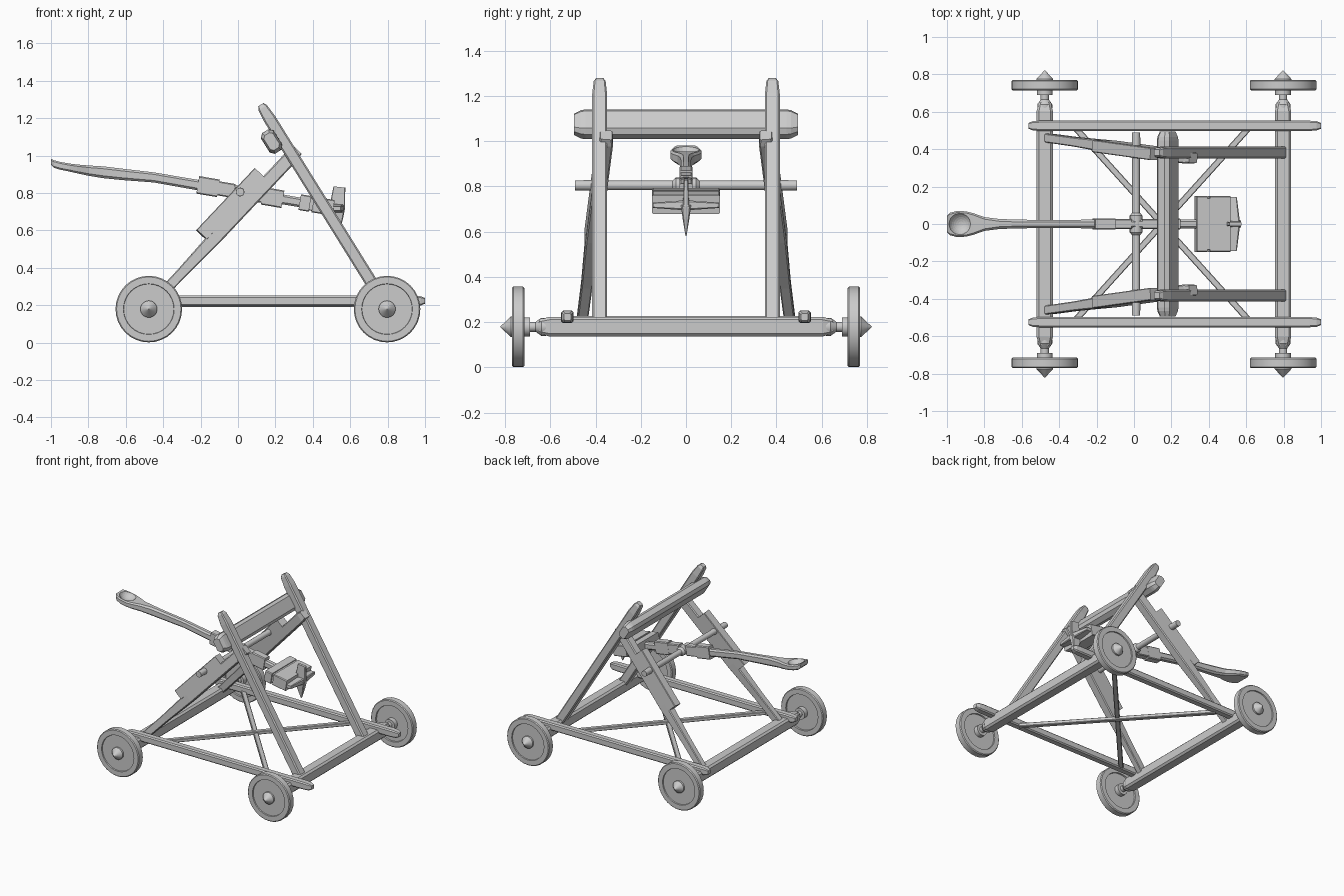
import bpy, bmesh, math
from mathutils import Vector as V

if "Cube" in bpy.data.objects:
    bpy.data.objects.remove(bpy.data.objects["Cube"])


def finish(bm, name, smooth=False):
    bmesh.ops.recalc_face_normals(bm, faces=bm.faces)
    me = bpy.data.meshes.new(name)
    bm.to_mesh(me)
    bm.free()
    ob = bpy.data.objects.new(name, me)
    bpy.context.collection.objects.link(ob)
    if smooth:
        bpy.ops.object.select_all(action='DESELECT')
        ob.select_set(True)
        bpy.context.view_layer.objects.active = ob
        bpy.ops.object.shade_smooth_by_angle(angle=math.radians(35))
    return ob


def skin(name, rings, smooth=False):
    """Join equal-sized rings of points into a capped solid."""
    bm = bmesh.new()
    vs = [[bm.verts.new(p) for p in r] for r in rings]
    n = len(vs[0])
    for r, s in zip(vs, vs[1:]):
        for i in range(n):
            bm.faces.new((r[i], r[(i + 1) % n], s[(i + 1) % n], s[i]))
    bm.faces.new(vs[0])
    bm.faces.new(vs[-1])
    return finish(bm, name, smooth)


def octagon(w, h, c):
    """Chamfered rectangle with half sizes w, h."""
    return [(w - c, -h), (w, c - h), (w, h - c), (w - c, h),
            (c - w, h), (-w, h - c), (-w, c - h), (c - w, -h)]


def beam(name, a, b, w, h, stations=((0, 1), (1, 1)), hint=(0, 1, 0), chamfer=.15):
    """Chamfered beam from a to b; w along hint, stations are (position, scale)."""
    a, b, hint = V(a), V(b), V(hint)
    d = (b - a).normalized()
    side = (hint - d * hint.dot(d)).normalized()
    up = d.cross(side)
    sec = octagon(w / 2, h / 2, chamfer * min(w, h))
    return skin(name, [[a.lerp(b, t) + (side * u + up * v) * s for u, v in sec]
                       for t, s in stations])


def lathe(name, profile, x, z, sy=1, n=32):
    """Spin (radius, y) points around an axis parallel to y."""
    return skin(name, [[(x + r * math.cos(2 * math.pi * i / n), sy * y,
                         z + r * math.sin(2 * math.pi * i / n)) for i in range(n)]
                       for r, y in profile], True)


X = (1, 0, 0)
TAPER = ((0, .55), (.015, .9), (.04, 1), (.96, 1), (.985, .9), (1, .55))

# Wheels with hubs, and the axle beams
WHEEL = [(.04, .62), (.04, .64), (.022, .665), (.022, .69), (.042, .69), (.042, .725),
         (.134, .725), (.136, .715), (.172, .715), (.178, .721), (.178, .764),
         (.172, .77), (.136, .77), (.134, .762), (.045, .762), (.045, .775), (.001, .822)]
for x, end in ((-.477, 'rear'), (.797, 'front')):
    beam(end + '_axle_beam', (x, -.65, .18), (x, .65, .18), .087, .087,
         ((0, .7), (.035, 1), (.965, 1), (1, .7)), X)
    for sy in (1, -1):
        lathe(end + '_wheel', WHEEL, x, .179, sy)

# Strut frame in the x-z plane
D = V((.686, -.095, .728))
N = V((-.728, 0, .686))
TOP = V((.30, .355, 1.01))


def flip(p, sy):
    return V((p[0], p[1] * sy, p[2]))


for sy in (1, -1):
    # Side rails
    beam('side_rail', (-.565, .525 * sy, .223), (1.0, .525 * sy, .223), .055, .055, TAPER)
    # Leaning front posts
    beam('front_post', (.795, .382 * sy, .19), (.122, .382 * sy, 1.272), .066, .066,
         ((0, 1), (.93, 1), (.985, .8), (1, .5)), chamfer=.12)
    # Rear struts and the pivot plates on them
    beam('rear_strut', flip(TOP - D * 1.11, sy), flip(TOP + D * .025, sy), .066, .074,
         ((0, .72), (.2, .75), (.45, 1), (.97, 1), (1, .8)), chamfer=.1)
    beam('pivot_plate', flip(TOP - D * .655 + N * .062, sy),
         flip(TOP - D * .203 + N * .062, sy), .066, .078, chamfer=.06)
    # Diagonal floor braces
    beam('floor_brace', (-.31, -.51 * sy, .208 + .006 * sy), (.61, .51 * sy, .208 + .006 * sy),
         .034, .026, hint=X)

# Padded crossbeam between the posts
beam('crossbeam', (.18, -.495, 1.075), (.18, .495, 1.075), .13, .08,
     ((0, .72), (.03, .95), (.05, 1), (.95, 1), (.97, .95), (1, .72)),
     (-.53, 0, .85), .25)

# Pivot bar
lathe('pivot_bar', [(.022, -.49), (.024, -.36), (.021, -.34), (.021, -.06), (.034, -.045),
                    (.034, .045), (.021, .06), (.021, .34), (.024, .36), (.022, .49)],
      .011, .805, n=16)

# Throwing arm with spoon end: x, half width, bottom z, top z
ARM = [(-1.0, .045, .952, .982), (-.985, .06, .935, .975), (-.95, .069, .924, .966),
       (-.90, .068, .914, .957), (-.86, .058, .905, .952), (-.80, .037, .892, .947),
       (-.72, .027, .879, .942), (-.62, .023, .869, .930), (-.45, .022, .856, .910),
       (-.22, .023, .815, .871), (-.05, .025, .781, .848), (.13, .026, .752, .818),
       (.25, .024, .737, .790), (.54, .022, .690, .738)]
arm = skin('throwing_arm', [[(x, u, (lo + hi) / 2 + v) for u, v in
                             octagon(w, (hi - lo) / 2, (hi - lo) * .2)]
                            for x, w, lo, hi in ARM])
bm = bmesh.new()
bmesh.ops.create_uvsphere(bm, u_segments=24, v_segments=16, radius=.068)
cutter = finish(bm, 'spoon_cutter')
cutter.location = (-.925, 0, .999)
cutter.hide_render = True
cutter.hide_set(True)
cup = arm.modifiers.new('spoon_hollow', 'BOOLEAN')
cup.operation = 'DIFFERENCE'
cup.object = cutter


def on_arm(x, dz=0):
    """Point on the straight arm axis."""
    return V((x, 0, .805 - .17 * (x - .011) + dz))


# Arm bindings, stepped collars
for x0, x1, w, h in ((-.215, -.105, .058, .095), (-.105, -.02, .056, .076),
                     (.04, .13, .056, .076), (.13, .24, .058, .095), (.33, .36, .06, .075)):
    beam('arm_binding', on_arm(x0), on_arm(x1), w, h, chamfer=.1)

# Counterweight blocks and their band
for x0, x1, w, h in ((.33, .385, .30, .085), (.383, .402, .28, .07), (.40, .51, .30, .085)):
    beam('counterweight', on_arm(x0), on_arm(x1), w, h, chamfer=.06)

# Pointed star fins on the counterweight end
c = on_arm(.53)
for sy in (1, -1):
    beam('side_fin', c, c + V((0, .145 * sy, 0)), .075, .045, ((0, 1), (.95, .55), (1, .5)), X)
beam('top_fin', c, c + V((.012, 0, .115)), .085, .026, ((0, 1), (1, .75)), X)
beam('bottom_fin', c, c + V((.005, 0, -.135)), .085, .045, ((0, 1), (.4, .7), (1, .1)), X)
